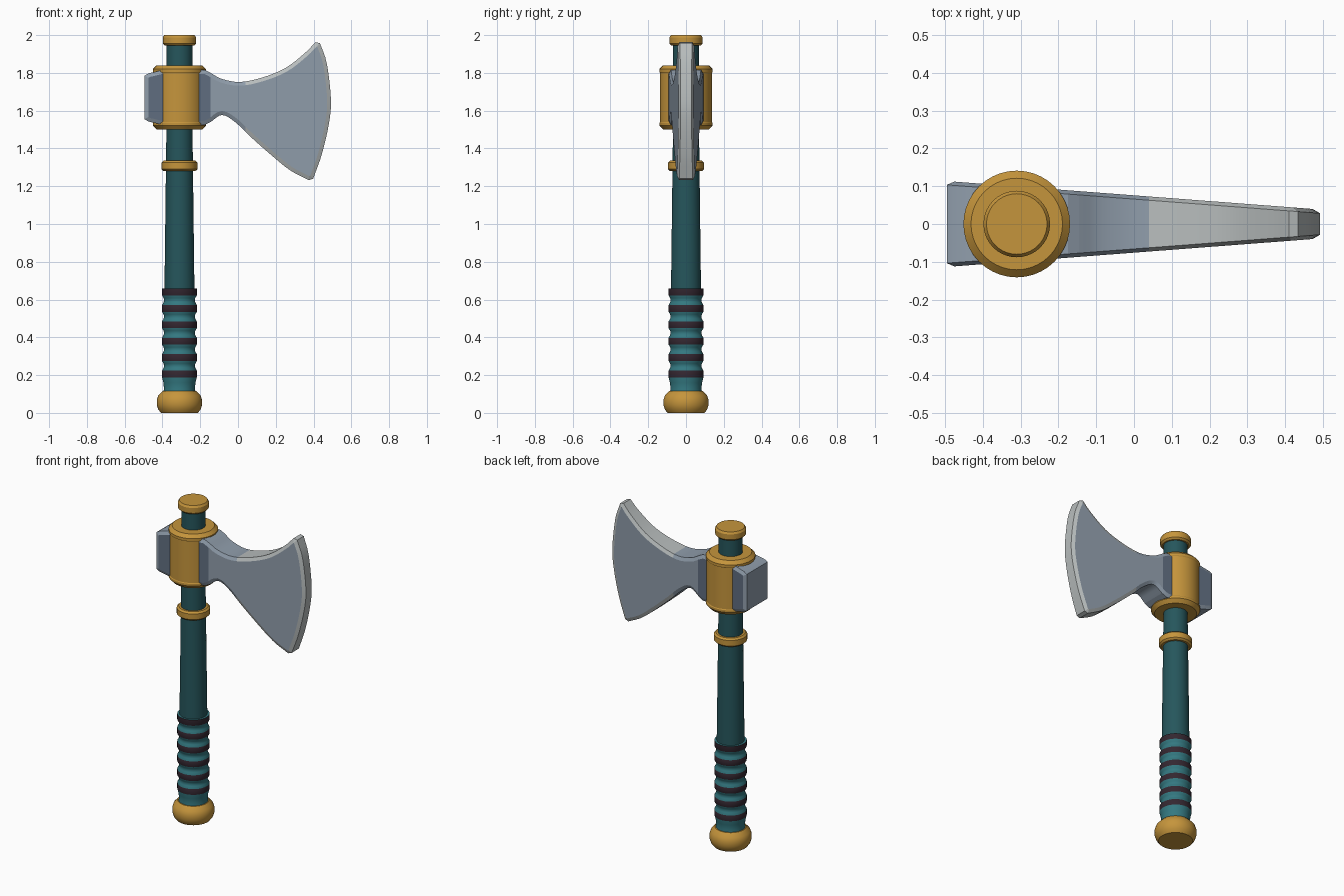
import bpy, bmesh, math
from mathutils import Vector

if "Cube" in bpy.data.objects:
    bpy.data.objects.remove(bpy.data.objects["Cube"])

AXIS = -0.31  # x position of the handle


def material(name, rgb):
    m = bpy.data.materials.new(name)
    m.diffuse_color = (*rgb, 1)
    m.use_nodes = True
    m.node_tree.nodes["Principled BSDF"].inputs["Base Color"].default_value = m.diffuse_color
    return m


gold = material("gold", (0.56, 0.30, 0.045))
teal = material("dark_teal", (0.019, 0.093, 0.107))
wrap_teal = material("wrap_teal", (0.034, 0.19, 0.22))
band = material("dark_plum", (0.034, 0.02, 0.03))
steel = material("steel", (0.28, 0.34, 0.41))
dark_steel = material("dark_steel", (0.12, 0.16, 0.22))
edge_steel = material("pale_edge", (0.48, 0.51, 0.51))


def finish(name, bm, mats, angle):
    bmesh.ops.recalc_face_normals(bm, faces=bm.faces)
    me = bpy.data.meshes.new(name)
    bm.to_mesh(me)
    bm.free()
    ob = bpy.data.objects.new(name, me)
    bpy.context.collection.objects.link(ob)
    for m in mats:
        me.materials.append(m)
    bpy.ops.object.select_all(action='DESELECT')
    ob.select_set(True)
    bpy.context.view_layer.objects.active = ob
    bpy.ops.object.shade_smooth_by_angle(angle=math.radians(angle))
    return ob


def lathe(name, profile, mats, rule=None, n=40, angle=30):
    """Closed turned part; profile is (radius, z) from bottom to top."""
    bm = bmesh.new()
    rings = [[bm.verts.new((AXIS + r * math.cos(2 * math.pi * i / n),
                            r * math.sin(2 * math.pi * i / n), z))
              for i in range(n)] for r, z in profile]
    for k, (a, b) in enumerate(zip(rings, rings[1:])):
        for i in range(n):
            j = (i + 1) % n
            f = bm.faces.new((a[i], a[j], b[j], b[i]))
            f.material_index = rule(k) if rule else 0
    bm.faces.new(rings[0])
    bm.faces.new(rings[-1])
    return finish(name, bm, mats, angle)


# Handle, pommel and gold fittings
lathe("shaft", [(0.080, 0.60), (0.069, 1.50), (0.069, 1.96)], [teal])
lathe("pommel", [(0.098, 0.0), (0.112, 0.018), (0.120, 0.042), (0.120, 0.068),
                 (0.112, 0.092), (0.090, 0.115)], [gold])
lathe("collar", [(0.084, 1.28), (0.095, 1.29), (0.095, 1.325), (0.084, 1.335)], [gold])
lathe("top_cap", [(0.078, 1.945), (0.088, 1.955), (0.088, 1.988), (0.080, 2.0)], [gold])
lathe("socket", [(0.121, 1.50), (0.141, 1.522), (0.141, 1.535), (0.138, 1.54),
                 (0.138, 1.80), (0.141, 1.805), (0.141, 1.82), (0.121, 1.84)], [gold])

# Grip: wrapped bands standing proud of a scalloped sleeve
profile, is_band = [(0.086, 0.10), (0.082, 0.13), (0.085, 0.16)], [0, 0, 0]
for i in range(6):
    z = 0.206 + i * 0.0868
    profile += [(0.092, z - 0.018), (0.092, z + 0.018)]
    is_band += [1, 0]
    if i < 5:
        profile += [(0.084, z + 0.032), (0.081, z + 0.0434), (0.084, z + 0.055)]
        is_band += [0, 0, 0]
lathe("grip", profile, [wrap_teal, band], lambda k: is_band[k], angle=40)


# Axe head: outline in x, z; curves sampled between control points
def spline(pts, steps=4):
    p = [Vector(q) for q in pts]
    p = [2 * p[0] - p[1]] + p + [2 * p[-1] - p[-2]]
    out = []
    for a, b, c, d in zip(p, p[1:], p[2:], p[3:]):
        for s in range(steps):
            t = s / steps
            out.append(0.5 * (2 * b + (c - a) * t + (2 * a - 5 * b + 4 * c - d) * t * t
                              + (3 * b - a - 3 * c + d) * t ** 3))
    return out + [p[-2]]


top = spline([(-0.145, 1.80), (-0.085, 1.768), (0.01, 1.752), (0.127, 1.775),
              (0.25, 1.825), (0.354, 1.905), (0.410, 1.963)])
cutting = spline([(0.434, 1.957), (0.47, 1.85), (0.492, 1.66), (0.481, 1.53),
                  (0.444, 1.37), (0.398, 1.24)])
bottom = spline([(0.375, 1.232), (0.275, 1.285), (0.17, 1.37), (0.063, 1.465),
                 (-0.016, 1.54), (-0.085, 1.577), (-0.145, 1.54)])
outline = ([Vector(q) for q in [(-0.495, 1.785), (-0.475, 1.797), (-0.40, 1.815),
                                (-0.175, 1.815)]]
           + top + cutting + bottom
           + [Vector(q) for q in [(-0.175, 1.525), (-0.40, 1.525), (-0.475, 1.543),
                                  (-0.495, 1.555)]])


def inset(pts, d):
    """Offset a clockwise loop inwards."""
    res = []
    for i, p in enumerate(pts):
        e1 = (p - pts[i - 1]).normalized()
        e2 = (pts[(i + 1) % len(pts)] - p).normalized()
        n1, n2 = Vector((e1.y, -e1.x)), Vector((e2.y, -e2.x))
        res.append(p + (n1 + n2) * d / max(0.5, 1 + n1.dot(n2)))
    return res


def half_thickness(x):
    return 0.112 - (x + 0.475) * 0.0762


inner = inset(outline, 0.02)
bm = bmesh.new()
loops = []
for pts, side, cut in [(inner, -1, 0), (outline, -1, 0.010),
                       (outline, 1, 0.010), (inner, 1, 0)]:
    loops.append([bm.verts.new((p.x, side * (half_thickness(p.x) - cut), p.y))
                  for p in pts])
for a, b in zip(loops, loops[1:]):
    for i in range(len(a)):
        j = (i + 1) % len(a)
        bm.faces.new((a[i], a[j], b[j], b[i]))
bm.faces.new(loops[0])
bm.faces.new(loops[-1])

# Colour breaks: dark lugs around the socket, pale rim on the flared blade
for x in (-0.145, 0.04):
    bmesh.ops.bisect_plane(bm, geom=bm.verts[:] + bm.edges[:] + bm.faces[:],
                           plane_co=(x, 0, 0), plane_no=(1, 0, 0))
bm.normal_update()
for f in bm.faces:
    x = f.calc_center_bounds().x
    if abs(f.normal.y) > 0.98:
        f.material_index = 1 if x < -0.145 else 0
    else:
        f.material_index = 2 if x > 0.04 else 0
finish("axe_head", bm, [steel, dark_steel, edge_steel], 20)
